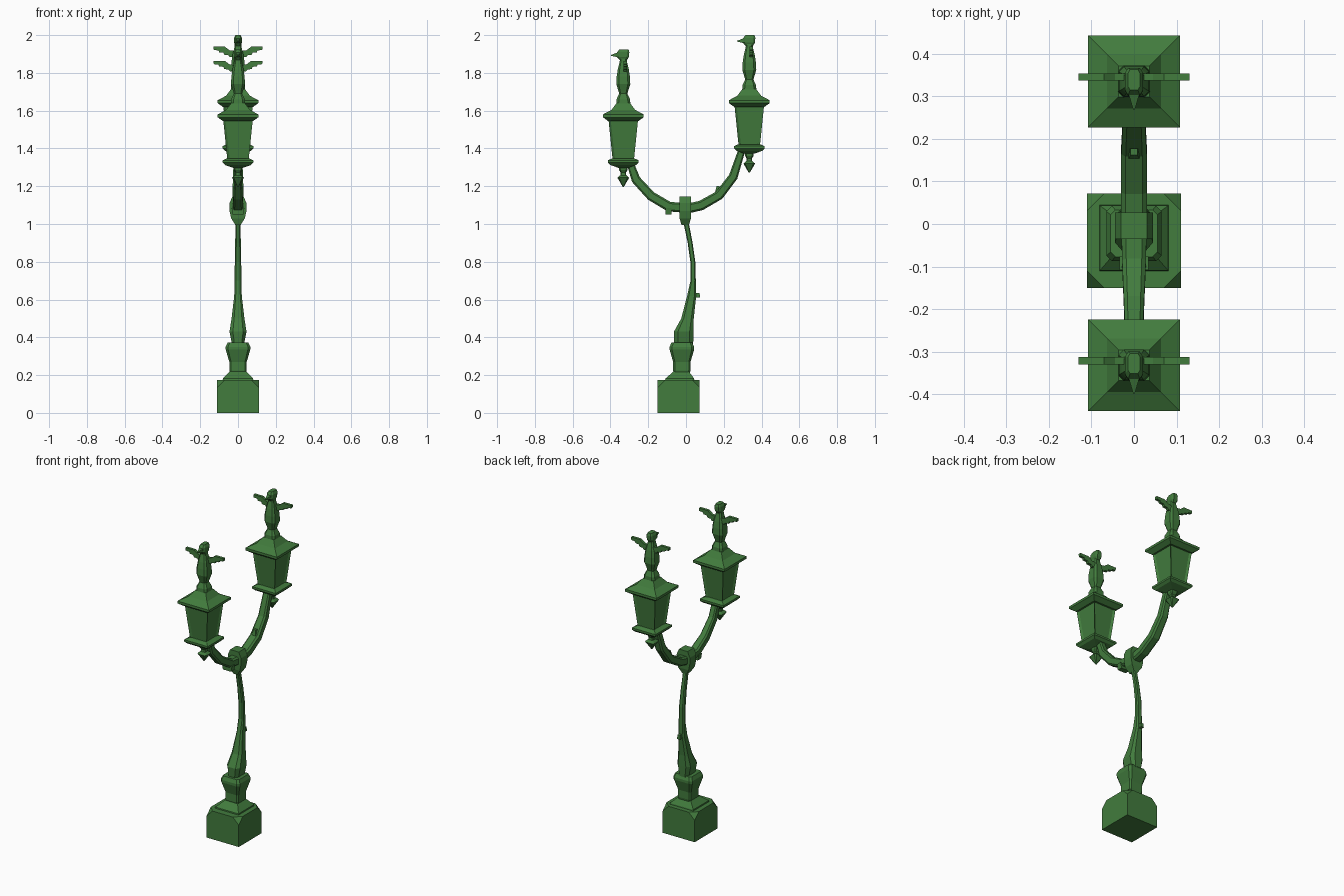
import bpy, bmesh
from mathutils import Vector

cube = bpy.data.objects.get("Cube")
if cube:
    bpy.data.objects.remove(cube, do_unlink=True)

green = bpy.data.materials.new("painted_green")
green.use_nodes = True
green.diffuse_color = (0.054, 0.2, 0.047, 1)
green.node_tree.nodes["Principled BSDF"].inputs["Base Color"].default_value = green.diffuse_color


def finish(name, bm):
    bmesh.ops.recalc_face_normals(bm, faces=bm.faces)
    mesh = bpy.data.meshes.new(name)
    bm.to_mesh(mesh)
    bm.free()
    mesh.materials.append(green)
    ob = bpy.data.objects.new(name, mesh)
    bpy.context.scene.collection.objects.link(ob)
    return ob


def section(hx, ht, chamfer):
    """Rectangle, or chamfered rectangle, as (x, t) pairs."""
    if not chamfer:
        return [(-hx, -ht), (hx, -ht), (hx, ht), (-hx, ht)]
    a, b = hx * (1 - chamfer), ht * (1 - chamfer)
    return [(-a, -ht), (a, -ht), (hx, -b), (hx, b), (a, ht), (-a, ht), (-hx, b), (-hx, -b)]


def loft(rings, chamfer=0, follow=False):
    """Skin sections (y, z, half x, half thickness); follow turns them along the path."""
    bm = bmesh.new()
    loops = []
    for i, (y, z, hx, ht) in enumerate(rings):
        across = Vector((0, 1, 0))
        if follow:
            p, q = rings[max(i - 1, 0)], rings[min(i + 1, len(rings) - 1)]
            across = Vector((0, q[1] - p[1], p[0] - q[0])).normalized()
        loops.append([bm.verts.new(Vector((x, y, z)) + across * t)
                      for x, t in section(hx, ht, chamfer)])
    n = len(loops[0])
    for a, b in zip(loops, loops[1:]):
        for k in range(n):
            bm.faces.new((a[k], a[(k + 1) % n], b[(k + 1) % n], b[k]))
    bm.faces.new(loops[0][::-1])
    bm.faces.new(loops[-1])
    return bm


def turned(name, cy, dz, profile, chamfer=0):
    """Square-plan part from (z, half width) pairs."""
    return finish(name, loft([(cy, z + dz, h, h) for z, h in profile], chamfer))


# Plinth with its top corners cut off
base_y = -0.039
bm = loft([(base_y, 0, 0.11, 0.111), (base_y, 0.175, 0.11, 0.111)])
bmesh.ops.bevel(bm, geom=[v for v in bm.verts if v.co.z > 0.1], offset=0.04,
                affect='VERTICES', segments=1)
finish("plinth", bm)

# Stepped foot and vase-shaped pedestal
finish("foot", loft([(-0.033, 0.17, 0.082, 0.078), (-0.033, 0.182, 0.08, 0.076),
                     (-0.025, 0.22, 0.042, 0.04)]))
turned("pedestal", -0.022, 0, [(0.2, 0.04), (0.225, 0.046), (0.27, 0.046), (0.335, 0.065),
                               (0.35, 0.065), (0.372, 0.055)], 0.2)

# Bowed column
finish("column", loft([(-0.012, 0.365, 0.032, 0.05), (-0.012, 0.43, 0.045, 0.052),
                       (0.008, 0.5, 0.034, 0.033), (0.03, 0.62, 0.02, 0.024),
                       (0.038, 0.7, 0.018, 0.014), (0.036, 0.8, 0.017, 0.013),
                       (0.022, 0.9, 0.015, 0.013), (0, 1.01, 0.013, 0.014)], 0.4))
finish("column_knob", loft([(0.058, 0.61, 0.01, 0.016), (0.058, 0.636, 0.008, 0.014)]))

# Hub joining the arms
finish("hub", loft([(-0.004, 0.995, 0.014, 0.02), (-0.004, 1.03, 0.036, 0.03),
                    (-0.004, 1.07, 0.045, 0.031), (-0.004, 1.11, 0.045, 0.031),
                    (-0.004, 1.145, 0.03, 0.031)]))

# Curved arms with small leaf knobs
finish("front_arm", loft([(0, 1.085, 0.03, 0.026), (-0.09, 1.092, 0.028, 0.026),
                          (-0.185, 1.148, 0.024, 0.025), (-0.265, 1.235, 0.021, 0.024),
                          (-0.3, 1.335, 0.02, 0.018)], 0.35, True))
finish("back_arm", loft([(0, 1.08, 0.03, 0.026), (0.08, 1.098, 0.03, 0.026),
                         (0.175, 1.152, 0.03, 0.025), (0.25, 1.25, 0.026, 0.024),
                         (0.3, 1.405, 0.022, 0.018)], 0.35, True))
finish("front_arm_knob", loft([(-0.092, 1.05, 0.028, 0.016), (-0.092, 1.085, 0.034, 0.016)]))
finish("back_arm_knob", loft([(0.165, 1.165, 0.014, 0.012), (0.17, 1.2, 0.008, 0.008)]))


def lantern_body(name, cy, dz):
    """Flared case with a recessed pane on each side."""
    bm = loft([(cy, 1.335 + dz, 0.056, 0.056), (cy, 1.56 + dz, 0.079, 0.079)])
    bm.normal_update()
    sides = [f for f in bm.faces if abs(f.normal.z) < 0.5]
    bmesh.ops.recalc_face_normals(bm, faces=bm.faces)
    bmesh.ops.inset_individual(bm, faces=sides, thickness=0.017, depth=-0.008)
    finish(name, bm)


def wing(name, cy, dz, side):
    """Thin spread wing with stepped feathers."""
    outline = [(0.01, 1.84), (0.045, 1.845), (0.07, 1.864), (0.13, 1.864), (0.128, 1.846),
               (0.103, 1.844), (0.1, 1.834), (0.077, 1.832), (0.072, 1.82),
               (0.05, 1.818), (0.043, 1.808), (0.01, 1.812)]
    bm = bmesh.new()
    face = bm.faces.new([bm.verts.new((side * x, cy + 0.002, z + dz)) for x, z in outline])
    out = bmesh.ops.extrude_face_region(bm, geom=[face])["geom"]
    bmesh.ops.translate(bm, vec=(0, 0.017, 0),
                        verts=[g for g in out if isinstance(g, bmesh.types.BMVert)])
    finish(name, bm)


def lantern(tag, cy, dz):
    # Finial, tray, case and flared roof
    turned(tag + "_finial", cy, dz, [(1.197, 0.003), (1.245, 0.031), (1.258, 0.016),
                                     (1.272, 0.014), (1.285, 0.022), (1.315, 0.024)], 0.3)
    turned(tag + "_tray", cy, dz, [(1.297, 0.025), (1.312, 0.068), (1.325, 0.081),
                                   (1.337, 0.081), (1.347, 0.06)])
    lantern_body(tag + "_case", cy, dz)
    turned(tag + "_roof", cy, dz, [(1.545, 0.08), (1.565, 0.108), (1.58, 0.108),
                                   (1.604, 0.063), (1.64, 0.036)])
    # Winged bird figure
    turned(tag + "_bird_body", cy, dz, [(1.625, 0.038), (1.66, 0.036), (1.69, 0.022),
                                        (1.705, 0.026), (1.74, 0.037), (1.78, 0.035),
                                        (1.82, 0.029), (1.86, 0.019), (1.885, 0.017)], 0.35)
    finish(tag + "_bird_head", loft([(cy, 1.868 + dz, 0.014, 0.02),
                                     (cy - 0.002, 1.885 + dz, 0.021, 0.032),
                                     (cy, 1.91 + dz, 0.021, 0.032),
                                     (cy + 0.004, 1.925 + dz, 0.014, 0.024)], 0.35))
    finish(tag + "_bird_beak", loft([(cy - 0.028, 1.895 + dz, 0.013, 0.013),
                                     (cy - 0.066, 1.893 + dz, 0.002, 0.002)], 0, True))
    for side, word in ((1, "left"), (-1, "right")):
        wing(f"{tag}_{word}_wing", cy, dz, side)


lantern("front_lantern", -0.332, 0)
lantern("back_lantern", 0.335, 0.075)
